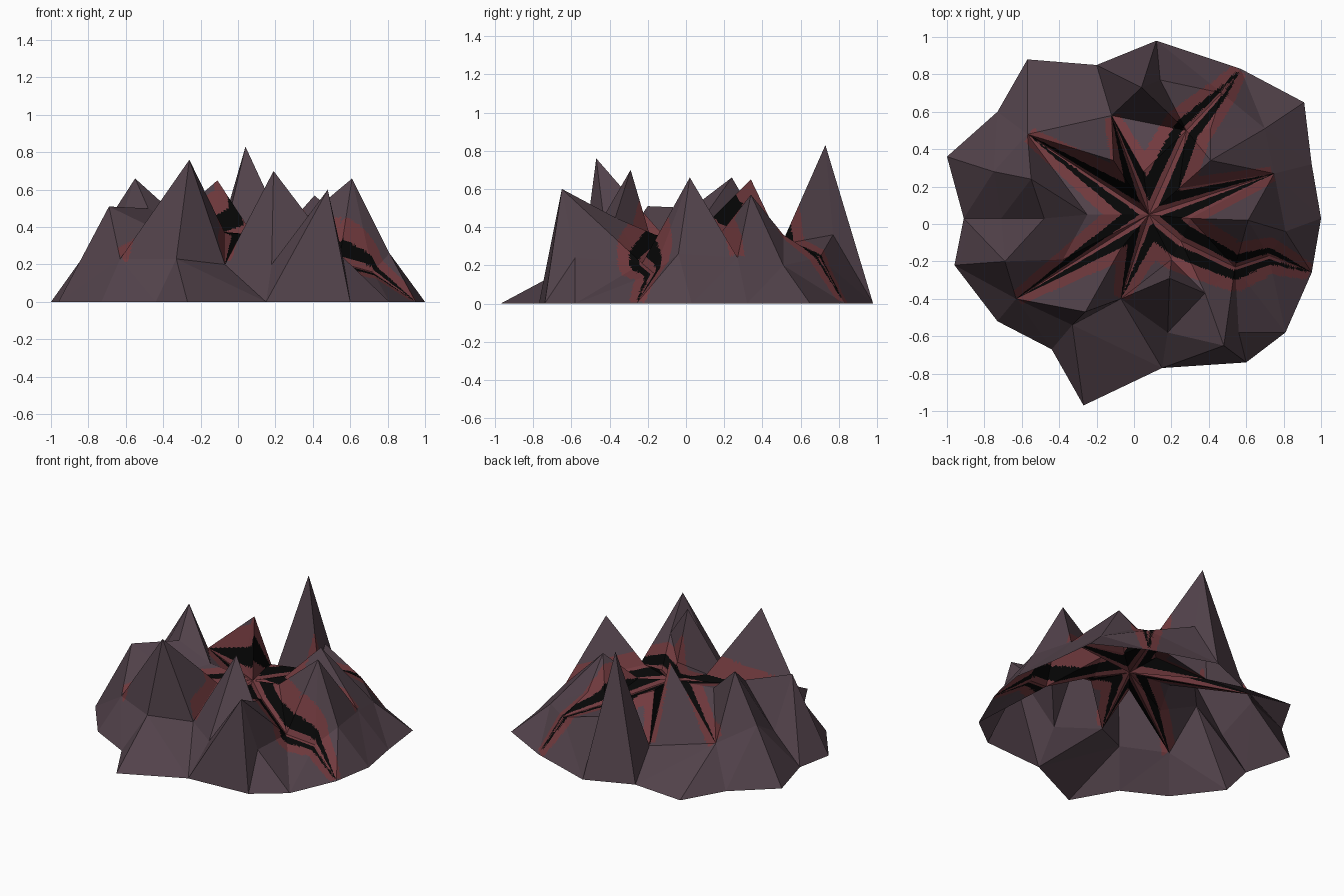
import bpy, bmesh
from mathutils import Vector
from mathutils.geometry import delaunay_2d_cdt

if "Cube" in bpy.data.objects:
    bpy.data.objects.remove(bpy.data.objects["Cube"])


def material(name, rgb):
    m = bpy.data.materials.new(name)
    m.diffuse_color = (*rgb, 1)
    m.use_nodes = True
    m.node_tree.nodes["Principled BSDF"].inputs["Base Color"].default_value = m.diffuse_color
    return m


rock = material("purple rock", (0.085, 0.055, 0.070))
red = material("dull red lava", (0.165, 0.042, 0.048))
black = material("black crust", (0.002, 0.002, 0.002))

# Ground outline
RIM = [(.12, .98), (.57, .83), (.91, .65), (.95, .32), (1, .03), (.95, -.26),
       (.81, -.58), (.60, -.74), (.15, -.77), (-.27, -.97), (-.44, -.67),
       (-.73, -.52), (-.96, -.22), (-.91, .03), (-1, .36), (-.73, .60),
       (-.57, .88), (-.20, .85)]

# Peaks: x, y, z and overhang (dx, dy)
PEAKS = [(-.26, -.47, .76, .03, -.02), (.04, .73, .83, -.02, .03),
         (.19, -.29, .70, 0, 0), (.48, -.65, .60, .04, -.15),
         (.61, .02, .66, 0, 0), (-.55, .24, .66, 0, 0),
         (-.11, .34, .65, 0, 0), (-.69, -.20, .51, 0, 0),
         (.41, .34, .57, 0, 0)]

# Shoulders, saddles and the inner foot of each ridge
SLOPES = [(.14, .77, .36), (.81, -.04, .26), (-.33, -.54, .23), (.18, -.58, .20),
          (.56, -.58, .24), (.38, -.37, .45), (-.75, .28, .35), (-.71, .03, .20),
          (-.38, -.19, .36), (-.48, .03, .50), (.41, .51, .36), (.70, .51, .20),
          (.30, .03, .40), (.24, .19, .38), (.05, .28, .38), (-.10, .20, .38),
          (-.25, .05, .39), (-.07, -.13, .37), (.20, -.19, .36)]

# Lava channels running out from the crater centre
CENTRE = (.08, .05, .36)
CHANNELS = [
    [(.25, -.09, .33), (.54, -.23, .21), (.72, -.17, .16), (.95, -.26, .01)],
    [(.75, .27, .24)],
    [(.28, .50, .31), (.47, .70, .24), (.57, .83, .01)],
    [(-.12, .58, .15)],
    [(-.57, .48, .25)],
    [(-.63, -.40, .23)],
    [(-.07, -.40, .20)],
]

# Collect points; triangulate in plan before applying the overhang
flat, real, edges = [], [], []


def add(x, y, z, dx=0, dy=0):
    flat.append(Vector((x - dx, y - dy)))
    real.append(Vector((x, y, z)))
    return len(flat) - 1


rim = [add(x, y, .01) for x, y in RIM]
for p in PEAKS + SLOPES:
    add(*p)
centre = add(*CENTRE)
for path in CHANNELS:
    prev = centre
    for p in path:
        same = [i for i in rim if (flat[i] - Vector(p[:2])).length < .001]
        cur = same[0] if same else add(*p)
        edges.append((prev, cur))
        prev = cur

verts, _, faces, origin, _, _ = delaunay_2d_cdt(flat, edges, [rim], 1, 1e-5)
coords = [real[o[0]] if o else Vector((v.x, v.y, .2)) for v, o in zip(verts, origin)]

# Rim skirt sits on the ground
bm = bmesh.new()
bv = [bm.verts.new((c.x, c.y, 0 if c.z < .02 else c.z)) for c in coords]
for f in faces:
    face = bm.faces.new([bv[i] for i in f])
    face.normal_update()
    if face.normal.z < 0 and sum(coords[i].z for i in f) < 1:
        face.normal_flip()
bmesh.ops.recalc_face_normals(bm, faces=bm.faces)
if sum(f.normal.z * f.calc_area() for f in bm.faces) < 0:
    bmesh.ops.reverse_faces(bm, faces=bm.faces)

# Fine flat cuts so the lava bands have clean borders
bmesh.ops.subdivide_edges(bm, edges=bm.edges[:], cuts=25, use_grid_fill=True)


def band(p):
    """0 rock, 1 red, 2 black, by distance from the tapering channels."""
    best = 0
    core = (p - Vector(CENTRE[:2])).length < .055
    for path in CHANNELS:
        pts = [Vector(q[:2]) for q in [CENTRE] + path]
        total = sum((b - a).length for a, b in zip(pts, pts[1:]))
        run, near, t = 0, 9, 0
        for a, b in zip(pts, pts[1:]):
            ab = b - a
            k = max(0, min(1, (p - a).dot(ab) / ab.length_squared))
            d = (p - a - ab * k).length
            if d < near:
                near, t = d, (run + ab.length * k) / total
            run += ab.length
        taper = 1 - t ** 2 if len(path) > 1 else 1 - t
        if near < .028 * taper:
            core = True
        elif near < .095 * taper:
            best = 2
        elif near < .13 * taper + .04 and t < .99:
            best = max(best, 1)
    return 1 if core else best


for f in bm.faces:
    f.material_index = band(f.calc_center_median().xy)
    f.smooth = False

mesh = bpy.data.meshes.new("volcano_crater")
bm.to_mesh(mesh)
bm.free()
for m in (rock, red, black):
    mesh.materials.append(m)
bpy.context.collection.objects.link(bpy.data.objects.new("volcano_crater", mesh))
